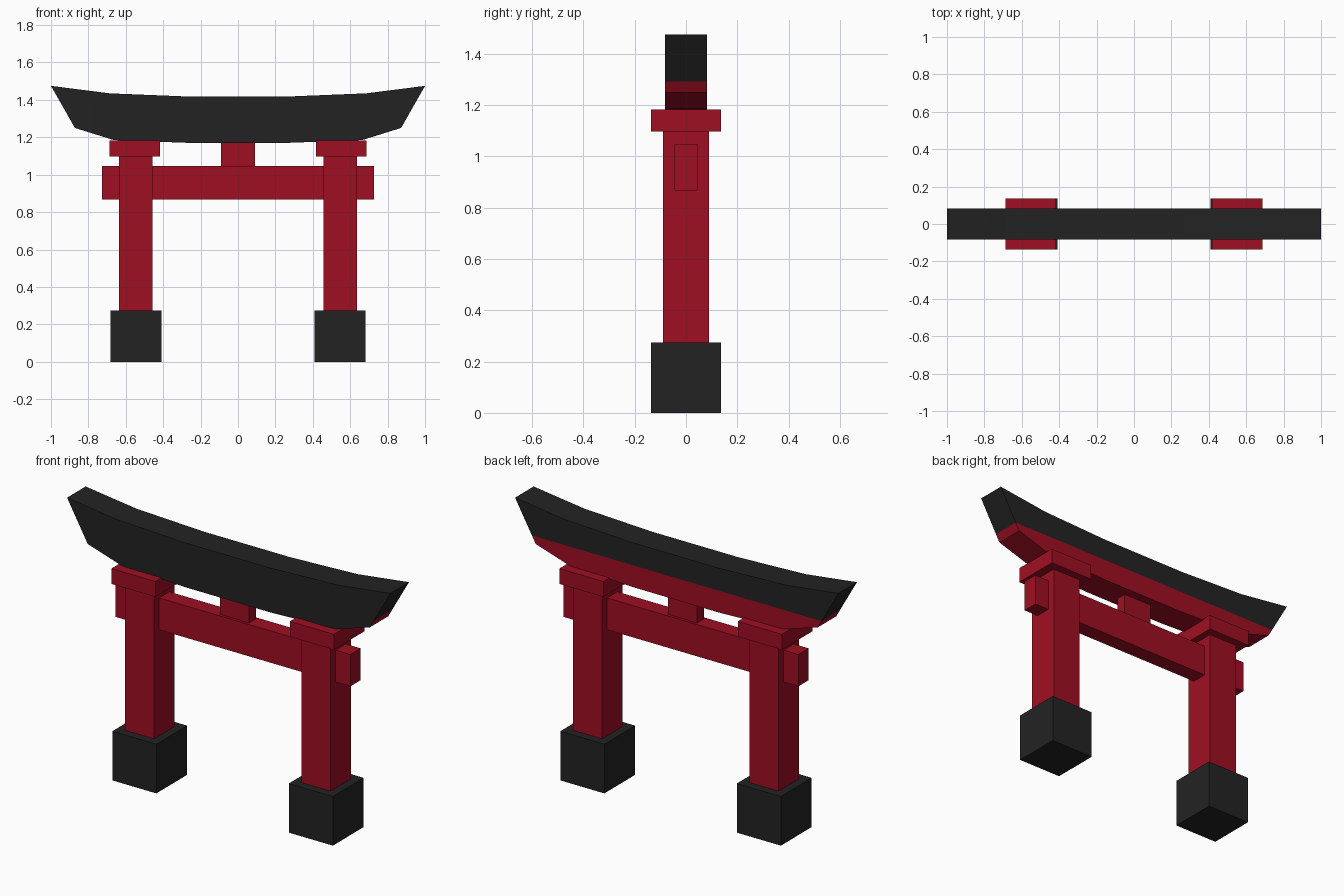
import bpy, bmesh

if "Cube" in bpy.data.objects:
    bpy.data.objects.remove(bpy.data.objects["Cube"])


def material(name, rgb):
    m = bpy.data.materials.new(name)
    m.diffuse_color = (*rgb, 1)
    m.use_nodes = True
    m.node_tree.nodes["Principled BSDF"].inputs["Base Color"].default_value = m.diffuse_color
    return m


RED = material("red paint", (0.345, 0.0045, 0.0165))
BLACK = material("black", (0.0165, 0.0165, 0.0165))


def finish(name, bm, mats):
    me = bpy.data.meshes.new(name)
    bmesh.ops.recalc_face_normals(bm, faces=bm.faces)
    bm.to_mesh(me)
    bm.free()
    for m in mats:
        me.materials.append(m)
    ob = bpy.data.objects.new(name, me)
    bpy.context.collection.objects.link(ob)
    return ob


def box(name, x0, x1, hy, z0, z1, mat):
    bm = bmesh.new()
    bmesh.ops.create_cube(bm, size=1)
    for v in bm.verts:
        v.co = ((x0 + x1) / 2 + v.co.x * (x1 - x0), v.co.y * 2 * hy,
                (z0 + z1) / 2 + v.co.z * (z1 - z0))
    return finish(name, bm, [mat])


# posts with stone bases and caps, one set per side
for side, s in (("left", -1), ("right", 1)):
    def post_part(name, cx, hx, hy, z0, z1, mat):
        box(f"{side}_{name}", s * cx - hx, s * cx + hx, hy, z0, z1, mat)
    post_part("base", 0.546, 0.136, 0.136, 0.0, 0.275, BLACK)
    post_part("post", 0.546, 0.09, 0.09, 0.275, 1.097, RED)
    post_part("post_cap", 0.552, 0.136, 0.136, 1.097, 1.183, RED)

# tie beam through the posts, and the short centre strut
box("tie_beam", -0.727, 0.727, 0.045, 0.868, 1.046, RED)
box("centre_strut", -0.09, 0.09, 0.03, 1.046, 1.18, RED)

# curved top beam: half profile mirrored, then extruded in y
top = [(0.267, 1.418), (0.685, 1.435), (1.0, 1.475)]
bottom = [(0.872, 1.25), (0.663, 1.185), (0.257, 1.17)]
half = top + bottom
profile = half + [(-x, z) for x, z in reversed(half)]
bm = bmesh.new()
face = bm.faces.new([bm.verts.new((x, -0.082, z)) for x, z in profile])
ext = bmesh.ops.extrude_face_region(bm, geom=[face], use_keep_orig=True)
for v in ext["geom"]:
    if isinstance(v, bmesh.types.BMVert):
        v.co.y = 0.082
# cut at the colour line; the lower part is red except on the front
LINE = 1.292
bmesh.ops.bisect_plane(bm, geom=bm.verts[:] + bm.edges[:] + bm.faces[:],
                       plane_co=(0, 0, LINE), plane_no=(0, 0, 1))
bmesh.ops.recalc_face_normals(bm, faces=bm.faces)
for f in bm.faces:
    low = f.calc_center_median().z < LINE
    f.material_index = 1 if low and f.normal.y > -0.5 else 0
finish("top_beam", bm, [BLACK, RED])
